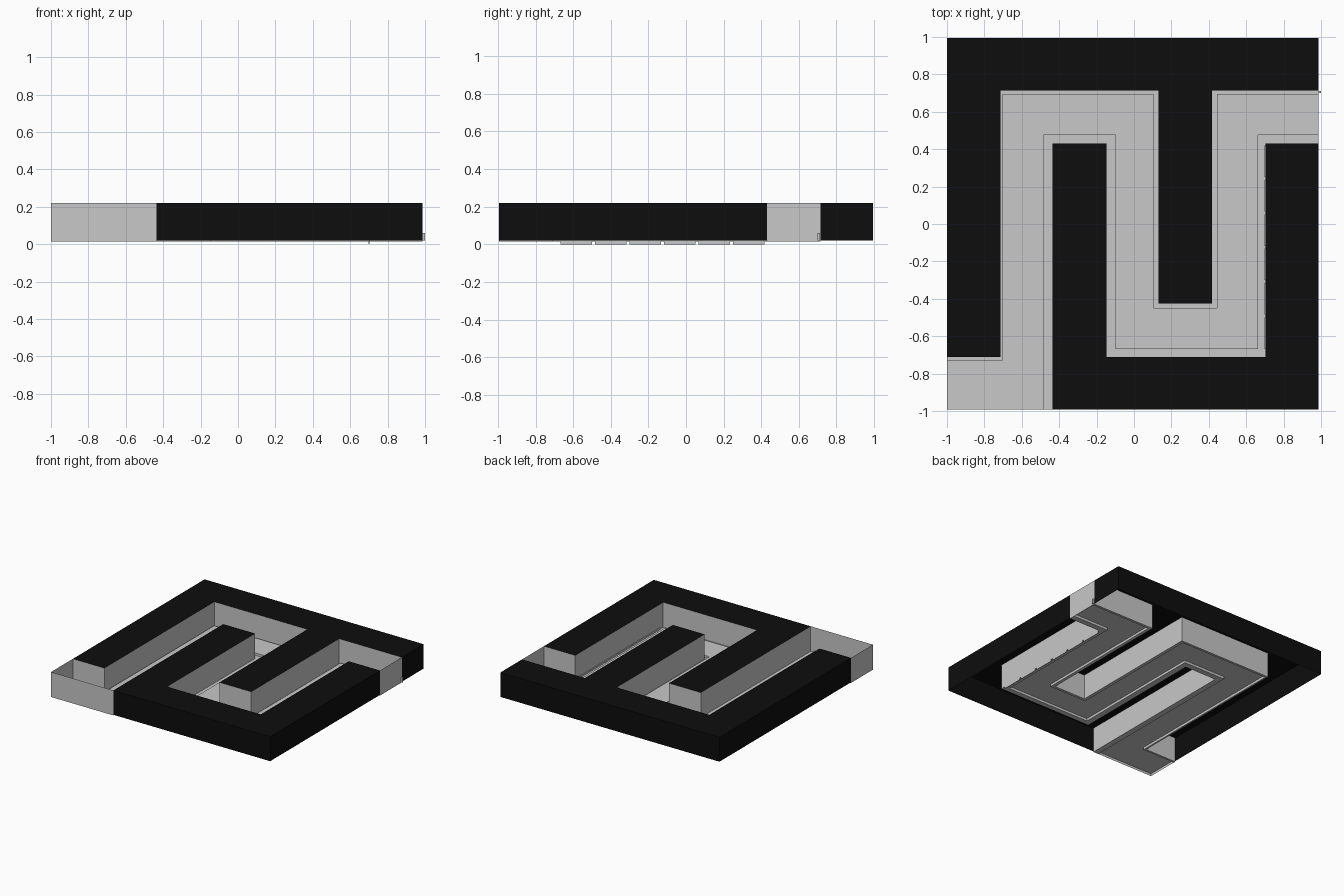
import bpy, bmesh

if "Cube" in bpy.data.objects:
    bpy.data.objects.remove(bpy.data.objects["Cube"])

TOP, BASE, RIM, FLOOR = 0.22, 0.02, 0.015, 0.035
X0, X1, Y0, Y1 = -1.0, 0.987, -0.993, 0.995


def material(name, col):
    m = bpy.data.materials.new(name)
    m.diffuse_color = (*col, 1)
    m.use_nodes = True
    m.node_tree.nodes["Principled BSDF"].inputs["Base Color"].default_value = m.diffuse_color
    return m


black = material("black", (0.004, 0.004, 0.004))
grey = material("path grey", (0.58, 0.58, 0.58))


def finish(name, bm, mat):
    me = bpy.data.meshes.new(name)
    bmesh.ops.remove_doubles(bm, verts=bm.verts, dist=1e-5)
    bm.to_mesh(me)
    bm.free()
    ob = bpy.data.objects.new(name, me)
    me.materials.append(mat)
    bpy.context.collection.objects.link(ob)
    return ob


def cap(bm, pts, z):
    """Flat polygon at height z, facing up."""
    f = bm.faces.new([bm.verts.new((x, y, z)) for x, y in pts])
    f.normal_update()
    if f.normal.z < 0:
        f.normal_flip()


def ribbon(bm, a, za, b, zb):
    """Quads joining polyline a at height za to polyline b at height zb."""
    va = [bm.verts.new((x, y, za)) for x, y in a]
    vb = [bm.verts.new((x, y, zb)) for x, y in b]
    for i in range(len(a) - 1):
        bm.faces.new((va[i], va[i + 1], vb[i + 1], vb[i]))


def box(bm, x0, x1, y0, y1, z0, z1):
    vs = bmesh.ops.create_cube(bm, size=1)["verts"]
    for v in vs:
        v.co = ((x0 + x1) / 2 + v.co.x * (x1 - x0),
                (y0 + y1) / 2 + v.co.y * (y1 - y0),
                (z0 + z1) / 2 + v.co.z * (z1 - z0))


# Both banks of the winding path, and the inset edges of its floor
left = [(X0, -.71), (-.715, -.71), (-.715, .714), (.13, .714),
        (.13, -.425), (.417, -.425), (.417, .714), (X1, .714)]
right = [(-.435, Y0), (-.435, .43), (-.147, .43), (-.147, -.71),
         (.704, -.71), (.704, .43), (X1, .43)]
left_in = [(X0, -.727), (-.702, -.727), (-.702, .694), (.103, .694),
           (.103, -.448), (.443, -.448), (.443, .694), (X1, .694)]
right_in = [(-.483, Y0), (-.483, .477), (-.098, .477), (-.098, -.668),
            (.662, -.668), (.662, .477), (X1, .477)]

# Hollow black blocks: top plate and outer sides
for name, bank, corners in (("upper_block", left, [(X1, Y1), (X0, Y1)]),
                            ("lower_block", right, [(X1, Y0)])):
    bm = bmesh.new()
    cap(bm, bank + corners, TOP)
    outer = [bank[-1]] + corners + [bank[0]]
    ribbon(bm, outer, TOP, outer, BASE)
    bmesh.ops.remove_doubles(bm, verts=bm.verts, dist=1e-5)
    bmesh.ops.recalc_face_normals(bm, faces=bm.faces)
    if max(bm.faces, key=lambda f: f.calc_area()).normal.z < 0:
        bmesh.ops.reverse_faces(bm, faces=bm.faces)
    finish(name, bm, black)

# Path walls, including the closed ends of the trench
start = [left[0], (X0, Y0), right[0]]
end = [right[-1], left[-1]]
bm = bmesh.new()
for line, reverse in ((left, False), (right, True), (start, False), (end, False)):
    pts = line[::-1] if reverse else line
    ribbon(bm, pts, RIM, pts, TOP)
finish("path_walls", bm, grey)

# Path floor: slightly raised bed with a narrow lower ledge on each side
bm = bmesh.new()
cap(bm, left_in + right_in[::-1] + [(X0, Y0)], FLOOR)
for edge, inner in ((left, left_in), (right, right_in)):
    ribbon(bm, edge, RIM, inner, RIM)
    ribbon(bm, inner, RIM, inner, FLOOR)
bmesh.ops.remove_doubles(bm, verts=bm.verts, dist=1e-5)
bmesh.ops.recalc_face_normals(bm, faces=bm.faces)
if max(bm.faces, key=lambda f: f.calc_area()).normal.z < 0:
    bmesh.ops.reverse_faces(bm, faces=bm.faces)
finish("path_floor", bm, grey)

# Row of thin edging plates along the foot of the last straight
bm = bmesh.new()
for i in range(6):
    y = -.667 + i * .1835
    box(bm, .699, .704, y, y + .168, 0, .03)
finish("edging_plates", bm, grey)

# Small lip at the path exit
bm = bmesh.new()
box(bm, X1, 1.0, .70, .712, BASE, .06)
finish("exit_lip", bm, grey)
